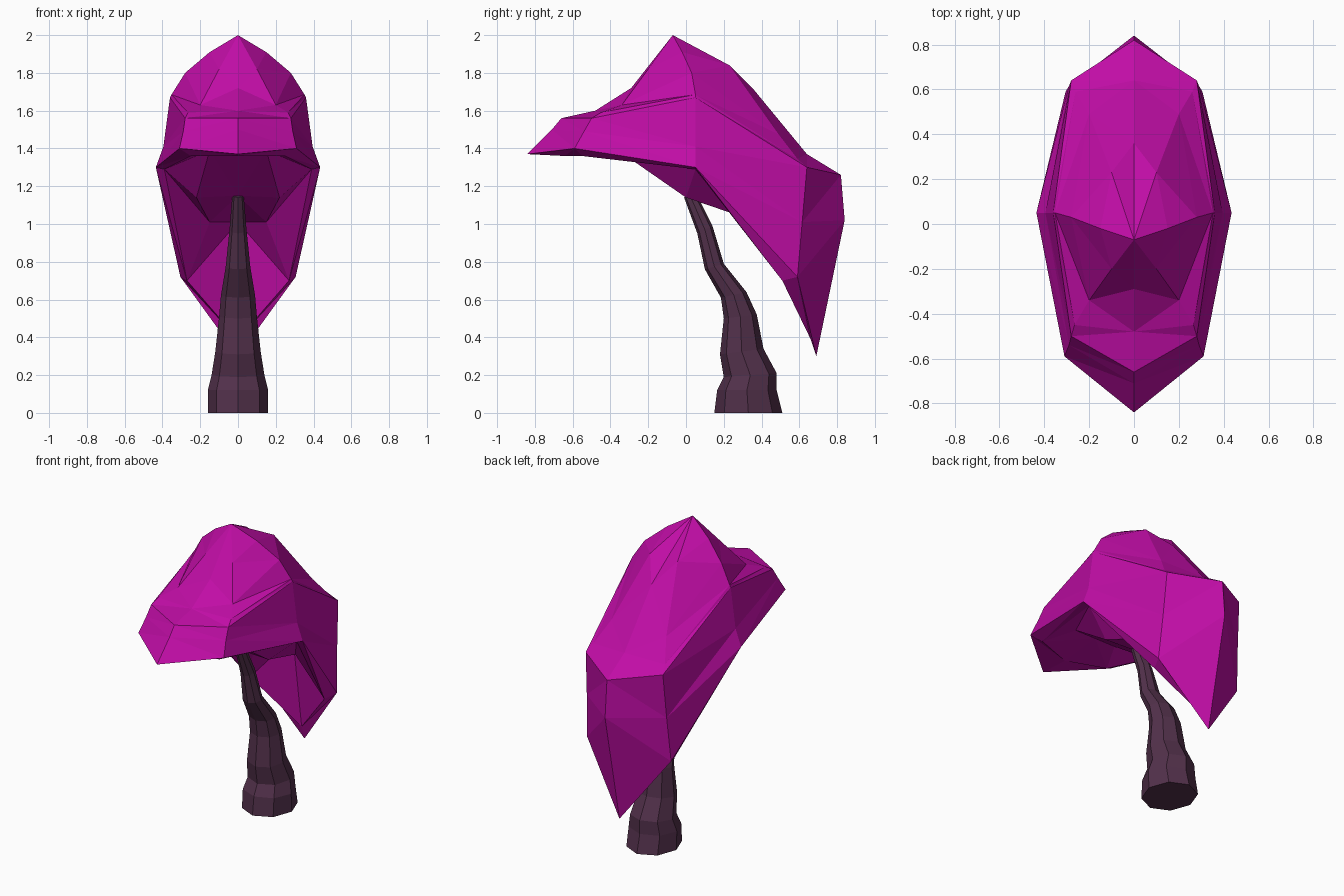
import bpy
import bmesh
import math
from mathutils import Vector

default_cube = bpy.data.objects.get("Cube")
if default_cube:
    bpy.data.objects.remove(default_cube, do_unlink=True)


def make_material(name, colour):
    material = bpy.data.materials.new(name)
    material.use_nodes = True
    material.diffuse_color = colour
    shader = material.node_tree.nodes["Principled BSDF"]
    shader.inputs["Base Color"].default_value = colour
    shader.inputs["Roughness"].default_value = 0.9
    return material


def make_object(name, bm, material):
    bmesh.ops.recalc_face_normals(bm, faces=bm.faces)
    mesh = bpy.data.meshes.new(name)
    bm.to_mesh(mesh)
    bm.free()
    mesh.materials.append(material)
    obj = bpy.data.objects.new(name, mesh)
    bpy.context.collection.objects.link(obj)
    return obj


def bridge(bm, first, second, closed):
    """Join two rows of vertices with quads."""
    count = len(first)
    for i in range(count if closed else count - 1):
        j = (i + 1) % count
        bm.faces.new((first[i], first[j], second[j], second[i]))


magenta = make_material("magenta cap", (0.53, 0.004, 0.38, 1.0))
bark = make_material("dark plum bark", (0.085, 0.030, 0.070, 1.0))

# Cap ribs: each runs from the hollow underside, round the rim and up towards the peak
front_rib = [(0, -.36, 1.39), (0, -.64, 1.36), (0, -.84, 1.37), (0, -.71, 1.50),
             (0, -.66, 1.56), (0, -.48, 1.60), (0, -.29, 1.72), (0, -.18, 1.86)]
front_corner_rib = [(.15, -.36, 1.39), (.25, -.55, 1.36), (.31, -.59, 1.40), (.29, -.54, 1.49),
                    (.28, -.50, 1.56), (.265, -.45, 1.59), (.20, -.34, 1.63), (.10, -.20, 1.82)]
side_rib = [(.22, .0, 1.14), (.39, .05, 1.29), (.435, .05, 1.30), (.395, .05, 1.41),
            (.36, .05, 1.67), (.352, .05, 1.685), (.28, .03, 1.80), (.15, -.02, 1.91)]
rear_corner_rib = [(.15, .38, 1.01), (.27, .51, .70), (.305, .59, .72), (.29, .615, 1.01),
                   (.28, .64, 1.30), (.26, .59, 1.345), (.20, .49, 1.475), (.10, .23, 1.84)]
rear_rib = [(0, .57, 1.01), (0, .66, .39), (0, .69, .30), (0, .84, 1.02),
            (0, .82, 1.26), (0, .64, 1.37), (0, .36, 1.71), (0, .23, 1.80)]

bm = bmesh.new()
ribs = [[bm.verts.new(point) for point in rib] for rib in
        (front_rib, front_corner_rib, side_rib, rear_corner_rib, rear_rib)]
underside_centre = bm.verts.new((0, 0, 1.15))
peak = bm.verts.new((0, -.07, 2))
for left_rib, right_rib in zip(ribs, ribs[1:]):
    bridge(bm, left_rib, right_rib, closed=False)
    bm.faces.new((left_rib[0], right_rib[0], underside_centre))
    bm.faces.new((left_rib[-1], right_rib[-1], peak))
bmesh.ops.triangulate(bm, faces=bm.faces[:], quad_method='SHORT_EDGE')
cap = make_object("mushroom_cap", bm, magenta)

# The other half of the cap
mirror = cap.modifiers.new("mirror_halves", 'MIRROR')
mirror.use_axis[0] = True
mirror.use_clip = True
mirror.merge_threshold = 0.001

# Stem rings: front y, front z, rear y, rear z, half width
stem_rings = [(.15, 0, .51, 0, .16), (.165, .12, .48, .12, .16),
              (.20, .19, .48, .21, .14), (.18, .31, .41, .34, .12),
              (.20, .50, .375, .52, .10), (.185, .61, .32, .64, .09),
              (.10, .76, .20, .79, .065), (.06, .95, .14, .99, .045),
              (-.01, 1.14, .05, 1.17, .03)]
sides = 8

bm = bmesh.new()
rows = []
for front_y, front_z, rear_y, rear_z, half_width in stem_rings:
    front = Vector((0, front_y, front_z))
    rear = Vector((0, rear_y, rear_z))
    centre = (front + rear) / 2
    row = []
    for step in range(sides):
        angle = math.tau * step / sides
        across = Vector((half_width * math.sin(angle), 0, 0))
        row.append(bm.verts.new(centre + (rear - centre) * math.cos(angle) + across))
    rows.append(row)
for lower, upper in zip(rows, rows[1:]):
    bridge(bm, lower, upper, closed=True)
bm.faces.new(rows[0])
bm.faces.new(rows[-1])
make_object("crooked_stem", bm, bark)
